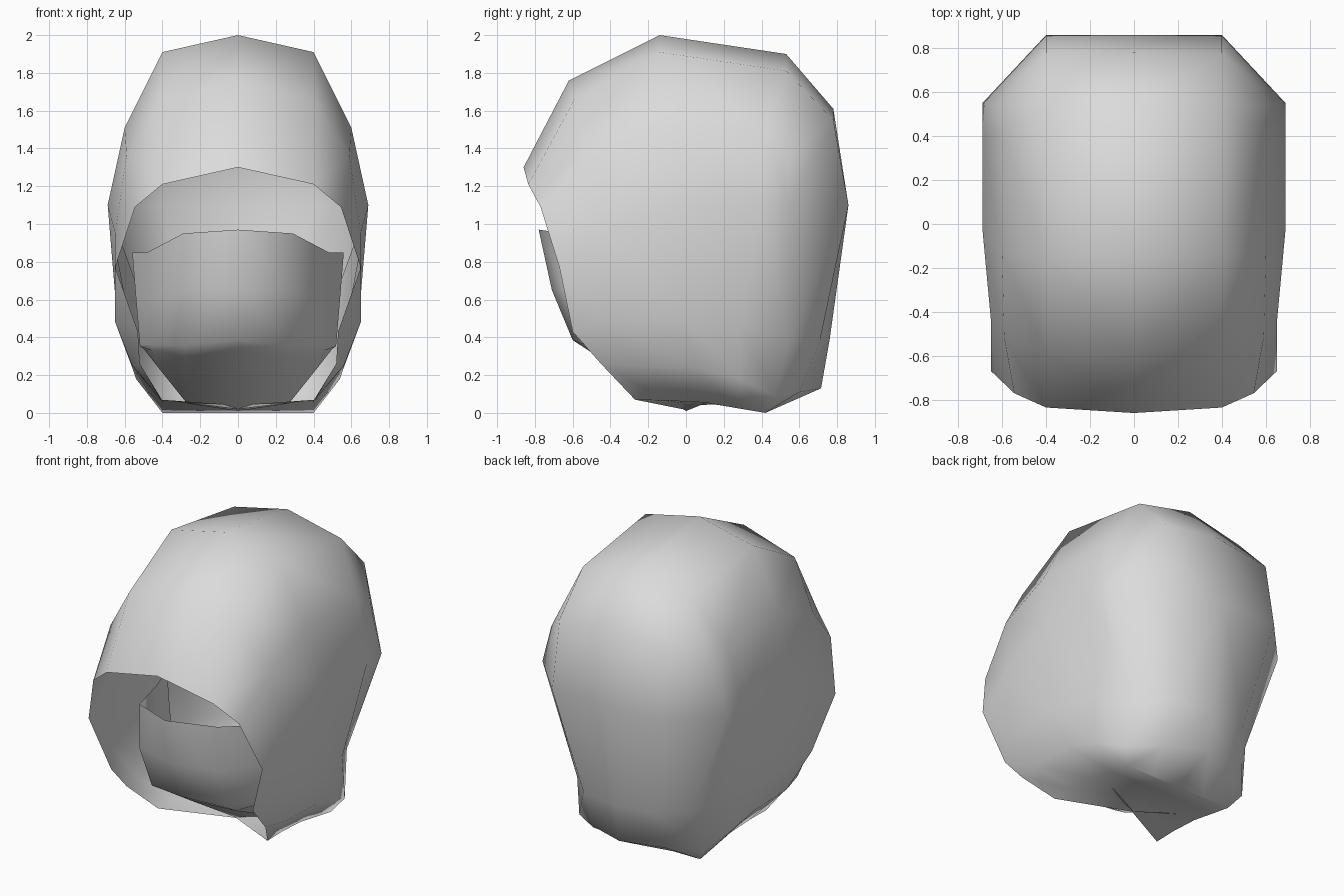
import bpy, bmesh
from mathutils import Vector

cube = bpy.data.objects.get("Cube")
if cube:
    bpy.data.objects.remove(cube, do_unlink=True)

COLOUR = (0.71, 0.71, 0.71, 1)
grey = bpy.data.materials.new("light_grey")
grey.use_nodes = True
grey.diffuse_color = COLOUR
grey.node_tree.nodes["Principled BSDF"].inputs["Base Color"].default_value = COLOUR


def shell(name, patches):
    """Skin grids of points for the +x half, weld them and mirror across x."""
    bm = bmesh.new()
    for rows in patches:
        grid = [[bm.verts.new(p) for p in row] for row in rows]
        for a, b in zip(grid, grid[1:]):
            for i in range(len(a) - 1):
                bm.faces.new((a[i], a[i + 1], b[i + 1], b[i]))
    bmesh.ops.remove_doubles(bm, verts=bm.verts, dist=0.001)
    bmesh.ops.recalc_face_normals(bm, faces=bm.faces)
    # Make the shell face outward
    centre = Vector((0, 0, 0.9))
    if sum(f.normal.dot(f.calc_center_median() - centre) for f in bm.faces) < 0:
        bmesh.ops.reverse_faces(bm, faces=bm.faces)
    for f in bm.faces:
        f.smooth = True
    mesh = bpy.data.meshes.new(name)
    bm.to_mesh(mesh)
    bm.free()
    mesh.materials.append(grey)
    obj = bpy.data.objects.new(name, mesh)
    bpy.context.collection.objects.link(obj)
    mirror = obj.modifiers.new("mirror", "MIRROR")
    mirror.use_clip = True
    return obj


# Hood ribs, each from the crown down the side to the hem, front to back
ribs = [
    [(0, -.86, 1.30), (.4, -.835, 1.21), (.545, -.77, 1.09), (.65, -.67, .77),
     (.53, -.60, .43), (.52, -.45, .26), (.41, -.27, .07)],
    [(0, -.62, 1.76), (.4, -.59, 1.66), (.59, -.52, 1.36), (.65, -.45, .95),
     (.65, -.42, .48), (.56, -.28, .25), (.4, -.10, .065)],
    [(0, -.14, 2.0), (.4, -.14, 1.91), (.6, -.14, 1.51), (.69, -.02, 1.10),
     (.64, -.02, .50), (.56, .05, .24), (.4, .10, .055)],
    [(0, .53, 1.90), (.4, .53, 1.81), (.6, .42, 1.49), (.69, .40, 1.10),
     (.57, .30, .46), (.54, .28, .18), (.4, .27, .025)],
    [(0, .78, 1.61), (.4, .78, 1.55), (.63, .54, 1.35), (.69, .55, 1.10),
     (.43, .55, .385), (.47, .47, .09), (.4, .42, 0)],
]
# Back of the hood, from its widest level down to the nape
nape = [
    ribs[4][:3],
    [(0, .86, 1.10), (.4, .86, 1.10), ribs[4][3]],
    [(0, .76, .385), (.27, .71, .385), ribs[4][4]],
    [(0, .715, .13), (.27, .60, .11), ribs[4][5]],
    [(0, .42, 0), (.2, .42, 0), ribs[4][6]],
]
# Underside between the hems, notched at the throat
under = [[rib[6], (0, y, z)] for rib, (y, z) in
         zip(ribs, [(-.02, .02), (.05, .04), (.15, .045), (.28, .025), (.42, 0)])]
shell("hood", [ribs, nape, under])

# Mask across the lower face, top edge to throat
shell("face_mask", [[
    [(0, -.78, .97), (.29, -.64, .95), (.48, -.19, .85), (.56, .04, .85)],
    [(0, -.71, .65), (.29, -.64, .65), (.47, -.20, .60), (.54, .04, .60)],
    [(0, -.60, .385), (.28, -.52, .355), (.46, -.20, .36), (.52, .05, .36)],
    [(0, -.50, .32), (.28, -.43, .30), (.455, -.16, .33), (.515, .05, .35)],
    [(0, 0, .01), (.27, .10, .05), (.43, .09, .25), (.50, .07, .34)],
]])
